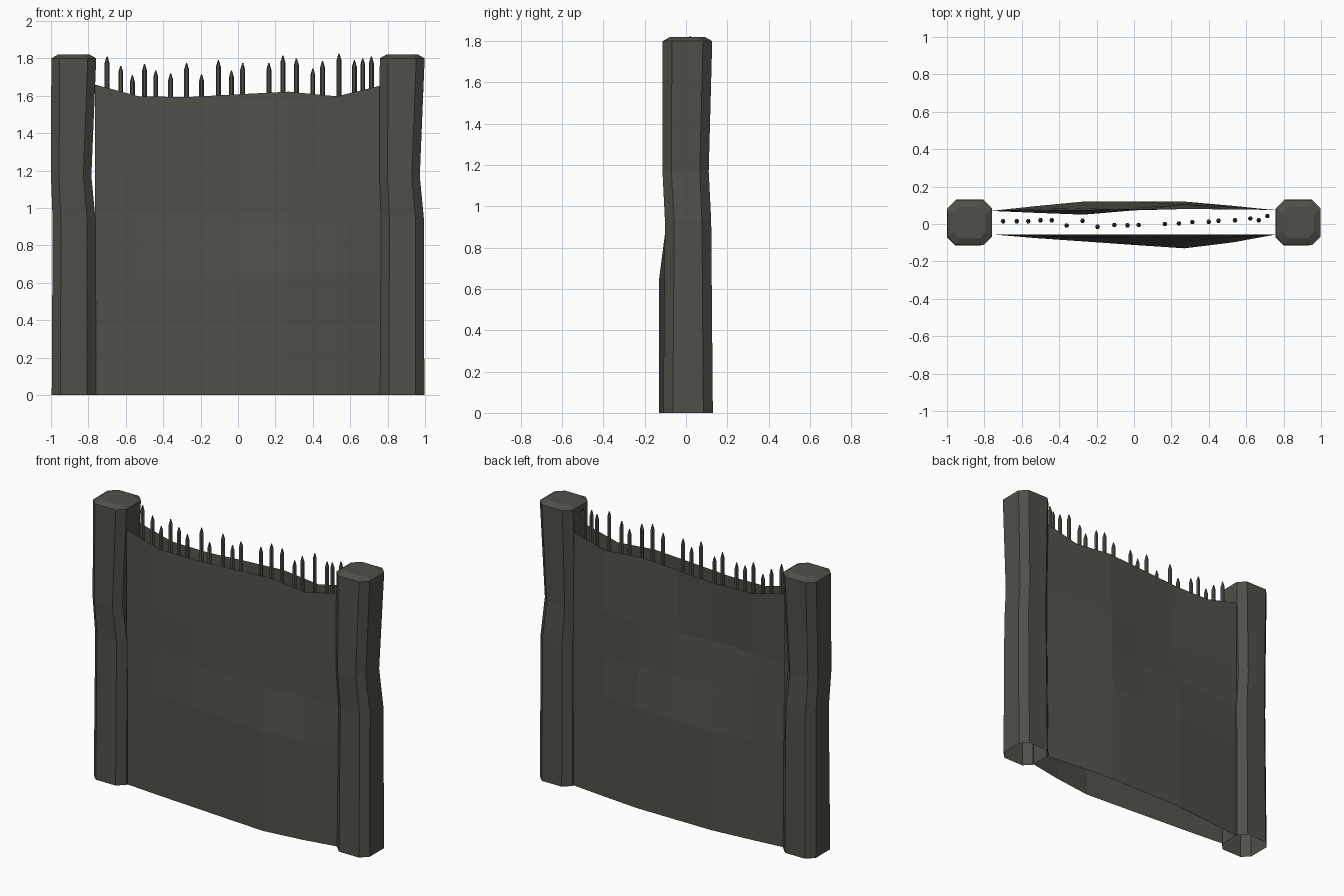
import bpy, bmesh, math

mat = bpy.data.materials.new("dark olive grey")
mat.diffuse_color = (0.08, 0.08, 0.068, 1)


def make(name, bm):
    bmesh.ops.recalc_face_normals(bm, faces=bm.faces)
    me = bpy.data.meshes.new(name)
    bm.to_mesh(me)
    bm.free()
    me.materials.append(mat)
    ob = bpy.data.objects.new(name, me)
    bpy.context.collection.objects.link(ob)
    return ob


def loft(bm, rings):
    """Skin a stack of closed rings."""
    rows = [[bm.verts.new(p) for p in r] for r in rings]
    n = len(rows[0])
    for a, b in zip(rows, rows[1:]):
        for i in range(n):
            j = (i + 1) % n
            bm.faces.new((a[i], a[j], b[j], b[i]))
    return rows


# Posts: bent eight-sided tubes, open below, with a bevelled cap
def ring(cx, cy, hx, hy, c, z):
    pts = [(-hx + c, -hy), (hx - c, -hy), (hx, -hy + c), (hx, hy - c),
           (hx - c, hy), (-hx + c, hy), (-hx, hy - c), (-hx, -hy + c)]
    return [(cx + x, cy + y, z) for x, y in pts]


def post(name, cx):
    bm = bmesh.new()
    rows = loft(bm, [
        ring(cx, 0.01, 0.118, 0.12, 0.046, 0),
        ring(cx + 0.002, 0.01, 0.115, 0.112, 0.045, 0.93),
        ring(cx - 0.014, -0.002, 0.108, 0.112, 0.043, 1.17),
        ring(cx, 0.007, 0.12, 0.12, 0.045, 1.80),
        ring(cx, 0.007, 0.085, 0.085, 0.035, 1.82)])
    bm.faces.new(rows[-1])
    make(name, bm)


post("left_post", -0.878)
post("right_post", 0.878)

# Panels: two thin dented sheets with a sagging top edge
XS = [-0.765, -0.53, -0.27, 0, 0.27, 0.53, 0.765]
TOP = [1.66, 1.597, 1.593, 1.608, 1.622, 1.597, 1.655]
ROWS = [0, 0.65, 0.92, 1.2]


def panel(name, depth):
    bm = bmesh.new()
    grid = []
    for r, ys in enumerate(depth):
        zs = [ROWS[r]] * 7 if r < 4 else TOP
        grid.append([bm.verts.new(p) for p in zip(XS, ys, zs)])
    for a, b in zip(grid, grid[1:]):
        for i in range(6):
            bm.faces.new((a[i], a[i + 1], b[i + 1], b[i]))
    make(name, bm)


front_base = [-0.055, -0.075, -0.093, -0.112, -0.13, -0.098, -0.055]
panel("front_panel", [
    front_base, front_base,
    [-0.055, -0.066, -0.076, -0.082, -0.095, -0.075, -0.055],
    [-0.055, -0.062, -0.075, -0.07, -0.08, -0.068, -0.055],
    [-0.055] * 7])
back_base = [0.07, 0.095, 0.12, 0.12, 0.12, 0.097, 0.073]
panel("back_panel", [
    back_base, back_base,
    [0.07, 0.08, 0.085, 0.085, 0.105, 0.09, 0.073],
    [0.07, 0.06, 0.05, 0.073, 0.105, 0.09, 0.073],
    [0.07, 0.073, 0.075, 0.08, 0.08, 0.078, 0.075]])

# Rods: pointed six-sided bars standing between the sheets (x, y, tip height)
RODS = [(-.70, .015, 1.81), (-.627, .015, 1.76), (-.565, .015, 1.71),
        (-.50, .02, 1.77), (-.44, .02, 1.735), (-.36, -.008, 1.72),
        (-.275, .017, 1.775), (-.195, -.015, 1.715), (-.105, -.005, 1.79),
        (-.035, -.007, 1.735), (.025, -.005, 1.775), (.165, 0, 1.775),
        (.24, .003, 1.815), (.312, .01, 1.80), (.40, .012, 1.745),
        (.452, .017, 1.785), (.54, .02, 1.825), (.622, .03, 1.79),
        (.667, .02, 1.80), (.713, .043, 1.81)]
bm = bmesh.new()
for x, y, z in RODS:
    def circle(r, h):
        return [(x + r * math.cos(k * math.pi / 3),
                 y + r * math.sin(k * math.pi / 3), h) for k in range(6)]
    rows = loft(bm, [circle(0.013, z - 0.45), circle(0.013, z - 0.035),
                     circle(0.003, z)])
    bm.faces.new(rows[0])
    bm.faces.new(rows[-1])
make("pointed_rods", bm)
